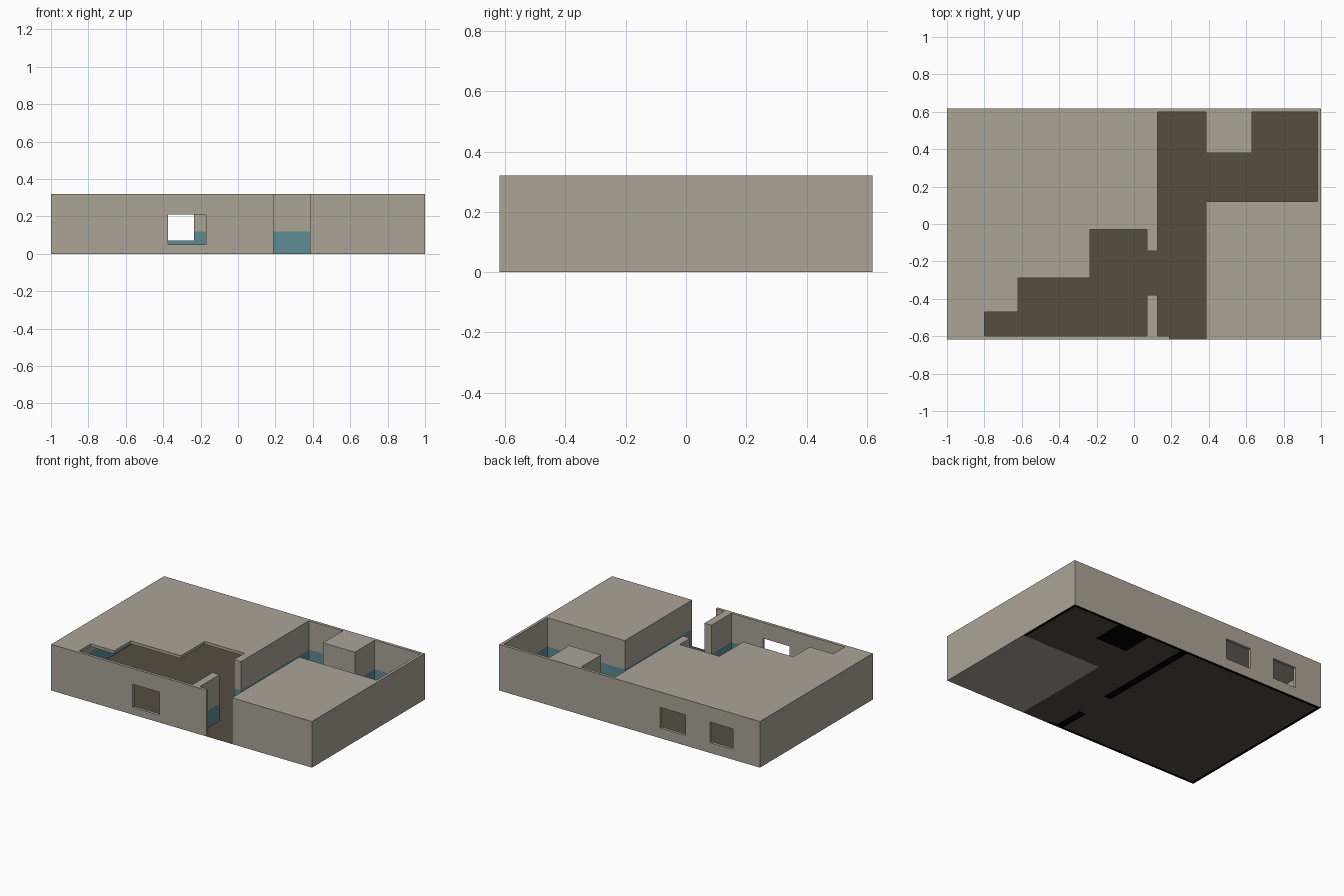
import bpy, bmesh

if "Cube" in bpy.data.objects:
    bpy.data.objects.remove(bpy.data.objects["Cube"])

def material(name, r, g, b):
    m = bpy.data.materials.new(name)
    m.diffuse_color = (r, g, b, 1)
    m.use_nodes = True
    m.node_tree.nodes["Principled BSDF"].inputs["Base Color"].default_value = m.diffuse_color
    return m

PLASTER = material("beige plaster", 0.41, 0.37, 0.305)
BLUE = material("blue wainscot", 0.114, 0.258, 0.296)
BROWN = material("brown floor", 0.093, 0.074, 0.051)
BLACK = material("black underside", 0.0, 0.0, 0.0)

X, Y, H = 1.0, 0.618, 0.32     # outer half sizes and wall height
IN = 0.598                     # inner face of front and back walls
DADO, CEIL = 0.12, 0.30        # wainscot height, underside of the roof

# Rooms, as boxes x0, x1, y0, y1, z0, z1 carved out of the block
rooms = [
    (-0.98, 0.07, -IN, IN, 0, CEIL),           # large room under the roof
    (0.07, 0.125, -0.38, -0.145, 0, H),        # inner doorway
    (0.125, 0.385, -IN, IN, 0, H),             # corridor
    (0.385, 0.98, 0.12, 0.38, 0, H),           # side room
    (0.63, 0.98, 0.38, IN, 0, H),              # side room alcove
]
# Entrance, stepped roof opening and windows
openings = [
    (0.19, 0.385, -Y, -IN, 0, H),
    (-0.80, -0.62, -IN, -0.47, CEIL, H),
    (-0.62, -0.235, -IN, -0.29, CEIL, H),
    (-0.235, 0.07, -IN, -0.03, CEIL, H),
    (-0.375, -0.17, -Y, -IN, 0.05, 0.21),
    (-0.43, -0.235, IN, Y, 0.07, 0.213),
    (-0.795, -0.617, IN, Y, 0.07, 0.213),
]
block = (-X, X, -Y, Y, 0, H)

def inside(p, box):
    return all(box[2 * i] < p[i] < box[2 * i + 1] for i in range(3))

def solid(p):
    return inside(p, block) and not any(inside(p, b) for b in rooms + openings)

def finish(bm, name, mats):
    bmesh.ops.remove_doubles(bm, verts=bm.verts, dist=1e-5)
    bmesh.ops.dissolve_limit(bm, angle_limit=0.01, verts=bm.verts, edges=bm.edges,
                             delimit={'MATERIAL'})
    me = bpy.data.meshes.new(name)
    bm.to_mesh(me)
    bm.free()
    for m in mats:
        me.materials.append(m)
    bpy.context.collection.objects.link(bpy.data.objects.new(name, me))

# Walls and roof: a face wherever a solid grid cell meets an empty one
cuts = [sorted({b[2 * i + j] for b in rooms + openings + [block] for j in (0, 1)}
               | ({DADO} if i == 2 else set())) for i in range(3)]
spans = [list(zip(c, c[1:])) for c in cuts]
bm = bmesh.new()
for sx in spans[0]:
    for sy in spans[1]:
        for sz in spans[2]:
            cell = (sx, sy, sz)
            mid = [sum(s) / 2 for s in cell]
            if not solid(mid):
                continue
            for axis in range(3):
                for side in (0, 1):
                    nb = list(mid)
                    nb[axis] = cell[axis][side] + (0.002 if side else -0.002)
                    if solid(nb):
                        continue
                    u, v = (axis + 1) % 3, (axis + 2) % 3
                    quad = []
                    for a, b in ((0, 0), (1, 0), (1, 1), (0, 1)):
                        co = [0, 0, 0]
                        co[axis], co[u], co[v] = cell[axis][side], cell[u][a], cell[v][b]
                        quad.append(bm.verts.new(co))
                    f = bm.faces.new(quad if side else quad[::-1])
                    # blue low on room walls, black under thin walls
                    if axis < 2 and mid[2] < DADO and any(inside(nb, r) for r in rooms):
                        f.material_index = 1
                    elif axis == 2 and nb[2] < 0 and not (mid[0] > 0.385 and mid[1] < 0.12):
                        f.material_index = 2
finish(bm, "walls_and_roof", [PLASTER, BLUE, BLACK])

# Floor sheet under the rooms and the entrance
bm = bmesh.new()
for x0, x1, y0, y1, _, _ in rooms + openings[:1]:
    bm.faces.new([bm.verts.new((x, y, 0)) for x, y in
                  ((x0, y0), (x1, y0), (x1, y1), (x0, y1))])
finish(bm, "floor", [BROWN])
